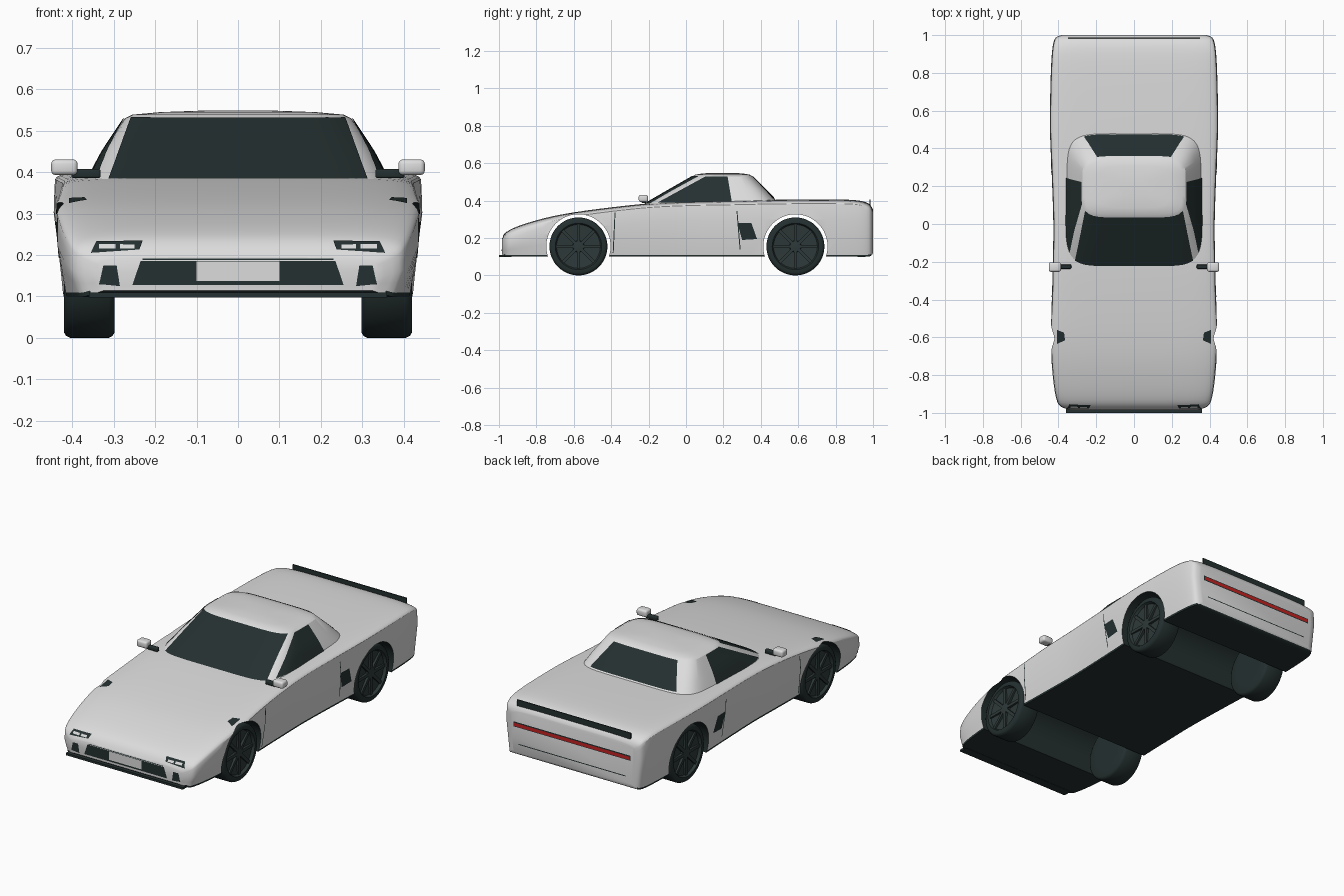
import bpy, bmesh, math
from mathutils import Vector
from mathutils.bvhtree import BVHTree

if "Cube" in bpy.data.objects:
    bpy.data.objects.remove(bpy.data.objects["Cube"])


def material(name, rgb):
    m = bpy.data.materials.new(name)
    m.diffuse_color = (*rgb, 1)
    m.use_nodes = True
    m.node_tree.nodes["Principled BSDF"].inputs["Base Color"].default_value = m.diffuse_color
    return m


PAINT = material("silver paint", (0.72, 0.72, 0.72))
DARK = material("dark trim", (0.018, 0.029, 0.029))
RIM = material("dark rim", (0.027, 0.04, 0.04))
RED = material("red lamp", (0.55, 0.015, 0.015))


def finish(name, bm, mats, angle=35):
    bmesh.ops.recalc_face_normals(bm, faces=bm.faces)
    return to_object(name, bm, mats, angle)


def to_object(name, bm, mats, angle=35):
    me = bpy.data.meshes.new(name)
    bm.to_mesh(me)
    bm.free()
    ob = bpy.data.objects.new(name, me)
    bpy.context.collection.objects.link(ob)
    for m in mats:
        me.materials.append(m)
    smooth(ob, angle)
    return ob


def smooth(ob, angle=35):
    bpy.ops.object.select_all(action='DESELECT')
    ob.select_set(True)
    bpy.context.view_layer.objects.active = ob
    bpy.ops.object.shade_smooth_by_angle(angle=math.radians(angle))


def loft(rings):
    """Skin closed rings and cap both ends."""
    bm = bmesh.new()
    vs = [[bm.verts.new(p) for p in r] for r in rings]
    n = len(vs[0])
    for a, b in zip(vs, vs[1:]):
        for i in range(n):
            j = (i + 1) % n
            bm.faces.new((a[i], a[j], b[j], b[i]))
    bm.faces.new(vs[0])
    bm.faces.new(vs[-1])
    bmesh.ops.recalc_face_normals(bm, faces=bm.faces)
    return bm


def box(name, centre, size, mat, bevel=0.0):
    bm = bmesh.new()
    bmesh.ops.create_cube(bm, size=1)
    for v in bm.verts:
        v.co = Vector([c + s * d for c, s, d in zip(centre, v.co, size)])
    if bevel:
        bmesh.ops.bevel(bm, geom=bm.edges[:], offset=bevel, segments=3, affect='EDGES', profile=0.5)
    return finish(name, bm, [mat])


def catmull(pts, steps):
    out = []
    for i in range(len(pts) - 1):
        p0, p1, p2, p3 = (pts[max(0, min(len(pts) - 1, i + k))] for k in (-1, 0, 1, 2))
        for s in range(steps):
            t = s / steps
            out.append([0.5 * (2 * b + (c - a) * t + (2 * a - 5 * b + 4 * c - d) * t * t
                               + (3 * b - a - 3 * c + d) * t ** 3)
                        for a, b, c, d in zip(p0, p1, p2, p3)])
    return out + [list(pts[-1])]


# Body shell: y, half width, crown height, shoulder height, floor height
stations = [
    (-.985, .34, .195, .16, .115), (-.965, .39, .225, .18, .1), (-.93, .41, .25, .20, .1),
    (-.85, .425, .28, .23, .1), (-.72, .437, .315, .268, .1), (-.575, .443, .341, .30, .1),
    (-.4, .435, .364, .325, .1), (-.2, .43, .385, .345, .1), (0, .427, .395, .355, .1),
    (.25, .435, .40, .36, .1), (.5, .445, .405, .365, .1), (.75, .442, .407, .365, .1),
    (.9, .435, .403, .362, .1), (.965, .425, .39, .345, .1), (.99, .41, .37, .33, .105),
    (1.0, .38, .35, .31, .12)]


def section(y, w, zt, zs, zb):
    half = [(.95 * w, zb), (.955 * w, zb + .01), (.978 * w, zb + .4 * (zs - zb)), (w, zb + .75 * (zs - zb))]
    for k in range(12):
        a = math.pi / 2 * k / 12
        half.append((.995 * w * math.cos(a) ** .4, zs + (zt - zs) * math.sin(a) ** .4))
    right = [(x, y, z) for x, z in half]
    left = [(-x, y, z) for x, z in reversed(half)]
    return [(0, y, zb)] + right + [(0, y, zt)] + left


bm = loft([section(*s) for s in catmull(stations, 3)])
for f in bm.faces:
    if f.normal.z < -.7 or f.calc_center_median().z < .109:
        f.material_index = 1
body = finish("body", bm, [PAINT, DARK])

# Wheel arches run right across the underside
WHEELS = (-.575, .585)
for wy in WHEELS:
    rings = [[(x, wy + .172 * math.cos(a * math.tau / 64), .155 + .172 * math.sin(a * math.tau / 64))
              for a in range(64)] for x in (-.6, .6)]
    bm = loft(rings)
    for f in bm.faces:
        f.material_index = 1
    cutter = finish("arch_cutter", bm, [PAINT, DARK])
    cutter.hide_render = True
    mod = body.modifiers.new("arch", 'BOOLEAN')
    mod.operation = 'DIFFERENCE'
    mod.solver = 'EXACT'
    mod.object = cutter
    bpy.context.view_layer.objects.active = body
    bpy.ops.object.modifier_apply(modifier=mod.name)
    bpy.data.objects.remove(cutter)
smooth(body, 30)

# Cabin: rounded rings from waistline to roof crown
def cabin_ring(yc, hl, hw, z, p):
    r = []
    for k in range(64):
        c, s = math.cos(math.tau * (k + .5) / 64), math.sin(math.tau * (k + .5) / 64)
        r.append((hw * math.copysign(abs(c) ** p, c), yc + hl * math.copysign(abs(s) ** p, s), z))
    return r


cabin = finish("cabin", loft([
    cabin_ring(.13, .39, .375, .36, .32), cabin_ring(.165, .27, .327, .45, .35),
    cabin_ring(.195, .16, .274, .53, .38), cabin_ring(.195, .145, .255, .539, .4),
    cabin_ring(.195, .11, .19, .545, .45), cabin_ring(.195, .05, .08, .549, .5)]), [PAINT], 30)


# Thin plates laid onto a surface, projected along an axis
def tree_of(ob):
    b = bmesh.new()
    b.from_mesh(ob.data)
    bmesh.ops.triangulate(b, faces=b.faces)
    t = BVHTree.FromBMesh(b)
    b.free()
    return t


BODY, CABIN = tree_of(body), tree_of(cabin)


def plate(name, tree, axis, sign, quad, mat, n=8, m=4, lift=.003):
    """quad: four 2D corners in the plane across axis; sign: side looked from."""
    d = Vector((0, 0, 0))
    d[axis] = -sign
    b = bmesh.new()
    q = [Vector(p) for p in quad]
    grid = []
    for j in range(m + 1):
        row = []
        for i in range(n + 1):
            u = q[0].lerp(q[1], i / n).lerp(q[3].lerp(q[2], i / n), j / m)
            o = list(u)
            o.insert(axis, 3 * sign)
            hit, nor, _, _ = tree.ray_cast(Vector(o), d)
            if hit is None:
                row.append(None)
                continue
            row.append(b.verts.new(hit + nor * (lift if nor.dot(d) < 0 else -lift)))
        grid.append(row)
    for j in range(m):
        for i in range(n):
            vs = (grid[j][i], grid[j][i + 1], grid[j + 1][i + 1], grid[j + 1][i])
            if None not in vs:
                f = b.faces.new(vs)
                f.normal_update()
                if f.normal.dot(d) > 0:
                    f.normal_flip()
    return to_object(name, b, [mat])


def rect(x0, x1, z0, z1):
    return [(x0, z0), (x1, z0), (x1, z1), (x0, z1)]


# Windows
plate("windshield", CABIN, 1, -1, [(-.312, .382), (.312, .382), (.258, .53), (-.258, .53)], DARK, 24, 10)
plate("rear_window", CABIN, 1, 1, [(-.265, .41), (.265, .41), (.195, .527), (-.195, .527)], DARK, 24, 10)

# Nose: grille, plate, splitter
plate("grille", BODY, 1, -1, [(-.255, .128), (.255, .128), (.235, .186), (-.235, .186)], DARK, 20, 6)
plate("grille_lip", BODY, 1, -1, rect(-.23, .23, .188, .192), DARK, 20, 1)
plate("number_plate", BODY, 1, -1, rect(-.1, .1, .138, .185), PAINT, 8, 3, .006)
box("splitter", (0, -.975, .104), (.72, .05, .012), DARK)

# Tail: lamp strip, seam, upright lip
plate("lamp_surround", BODY, 1, 1, rect(-.36, .36, .26, .288), DARK, 20, 2)
plate("tail_lamp", BODY, 1, 1, rect(-.355, .355, .264, .282), RED, 20, 2, .005)
plate("bumper_seam", BODY, 1, 1, rect(-.33, .33, .165, .17), DARK, 20, 1)
box("tail_lip", (0, .984, .388), (.70, .006, .034), DARK)

for s, side in ((1, "right"), (-1, "left")):
    def mir(quad):
        return [(s * a, b) for a, b in quad]

    plate(side + "_window", CABIN, 0, s, [(-.15, .388), (.245, .392), (.222, .528), (.105, .528)], DARK, 12, 10)
    plate(side + "_nose_intake", BODY, 1, -1, mir([(.285, .125), (.335, .13), (.325, .175), (.293, .175)]), DARK)
    plate(side + "_headlight", BODY, 1, -1, mir([(.238, .212), (.355, .204), (.342, .231), (.23, .233)]), DARK)
    for a, e in ((.25, .285), (.295, .335)):
        plate(side + "_headlight_lens", BODY, 1, -1, mir(rect(a, e, .213, .223)), PAINT, 4, 2, .005)
    plate(side + "_fender_vent", BODY, 2, 1, mir([(.365, -.615), (.408, -.635), (.408, -.56), (.37, -.575)]), DARK)
    plate(side + "_side_intake", BODY, 0, s, [(.30, .19), (.38, .195), (.35, .28), (.275, .28)], DARK)
    plate(side + "_door_seam_front", BODY, 0, s, [(-.392, .12), (-.387, .12), (-.377, .335), (-.382, .335)], DARK, 1, 10)
    plate(side + "_door_seam_rear", BODY, 0, s, [(.287, .14), (.292, .14), (.275, .345), (.27, .345)], DARK, 1, 10)

    # Door mirror
    box(side + "_mirror", (s * .419, -.228, .412), (.064, .05, .038), PAINT, .011)
    box(side + "_mirror_stem", (s * .367, -.226, .397), (.07, .022, .022), DARK, .005)

    # Wheels: lathed tyre and dished rim with spokes
    prof = [(.298, .09), (.298, .142), (.303, .15), (.312, .155), (.405, .155), (.415, .15),
            (.42, .142), (.42, .124), (.405, .117), (.398, .032), (.412, .028), (.414, .015)]
    for wy, pos in zip(WHEELS, ("front", "rear")):
        N = 48
        bm = loft([[(s * x, wy + r * math.cos(math.tau * k / N), .155 + r * math.sin(math.tau * k / N))
                    for k in range(N)] for x, r in prof])
        for f in bm.faces:
            c = f.calc_center_median()
            if abs(c.x) > .39 and math.hypot(c.y - wy, c.z - .155) < .123:
                f.material_index = 1
        for k in range(8):
            a = math.tau * k / 8
            ca, sa = math.cos(a), math.sin(a)
            for v in bmesh.ops.create_cube(bm, size=1)['verts']:
                r, t = .07 + v.co.x * .098, v.co.y * .017
                v.co = (s * (.404 + v.co.z * .018), wy + r * ca - t * sa, .155 + r * sa + t * ca)
                for f in v.link_faces:
                    f.material_index = 1
        finish(f"{side}_{pos}_wheel", bm, [DARK, RIM])
